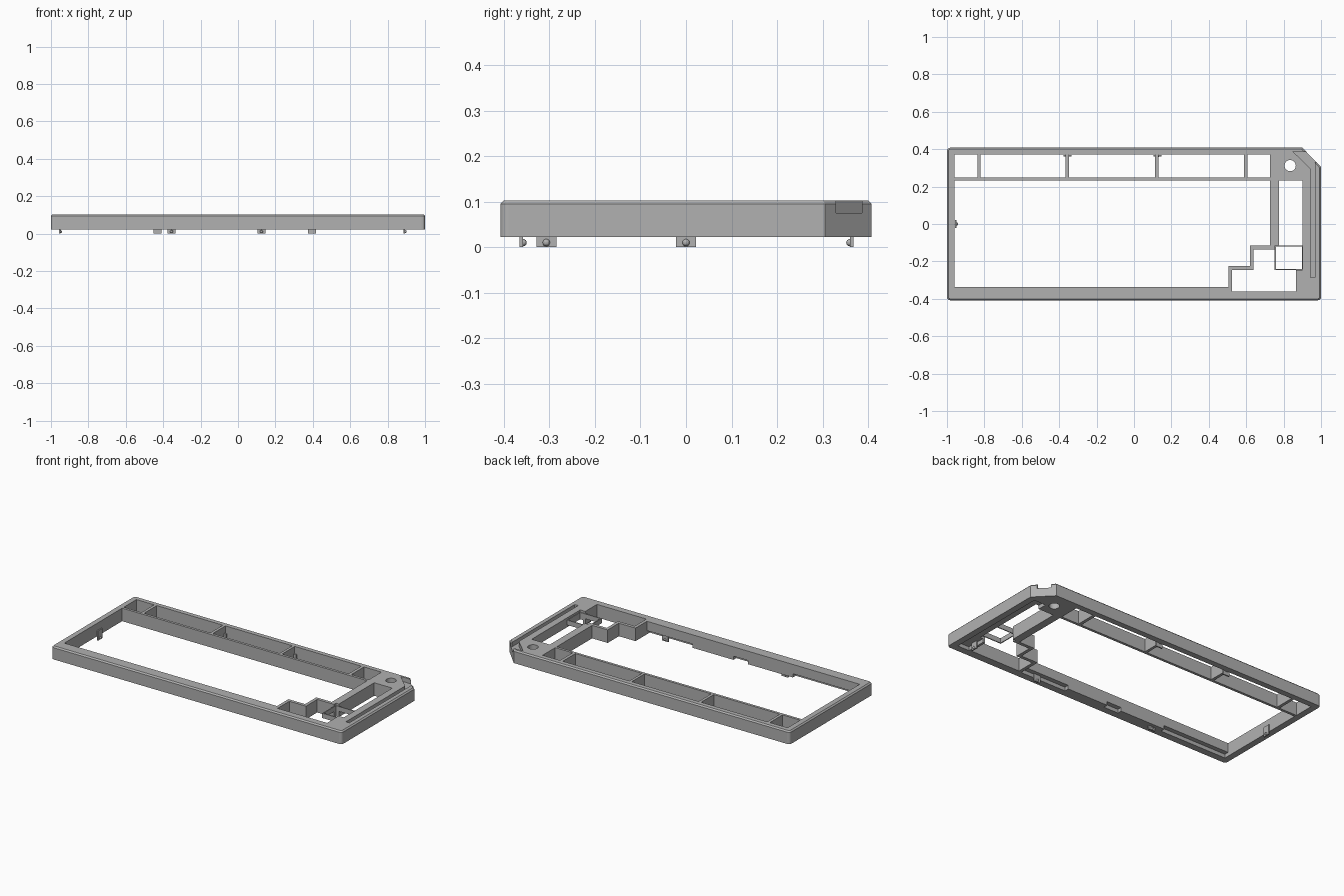
import bpy, bmesh, math

if "Cube" in bpy.data.objects:
    bpy.data.objects.remove(bpy.data.objects["Cube"], do_unlink=True)

BOTTOM, TOP = 0.022, 0.103

grey = bpy.data.materials.new("mid grey plastic")
grey.use_nodes = True
grey.diffuse_color = (0.44, 0.44, 0.44, 1)
grey.node_tree.nodes["Principled BSDF"].inputs["Base Color"].default_value = (0.44, 0.44, 0.44, 1)


def finish(bm, name):
    bmesh.ops.recalc_face_normals(bm, faces=bm.faces)
    mesh = bpy.data.meshes.new(name)
    bm.to_mesh(mesh)
    bm.free()
    mesh.materials.append(grey)
    obj = bpy.data.objects.new(name, mesh)
    bpy.context.collection.objects.link(obj)
    return obj


def prism_bm(points, z0, z1):
    bm = bmesh.new()
    base = bm.faces.new([bm.verts.new((x, y, z0)) for x, y in points])
    ext = bmesh.ops.extrude_face_region(bm, geom=[base])["geom"]
    bmesh.ops.translate(bm, vec=(0, 0, z1 - z0),
                        verts=[g for g in ext if isinstance(g, bmesh.types.BMVert)])
    bmesh.ops.recalc_face_normals(bm, faces=bm.faces)
    return bm


def prism(name, points, z0, z1):
    return finish(prism_bm(points, z0, z1), name)


def rect(x0, x1, y0, y1):
    return [(x0, y0), (x1, y0), (x1, y1), (x0, y1)]


def subtract(target, cutter):
    cutter.hide_render = True
    mod = target.modifiers.new("cut", "BOOLEAN")
    mod.operation, mod.solver, mod.object = "DIFFERENCE", "EXACT", cutter
    bpy.context.view_layer.update()
    graph = bpy.context.evaluated_depsgraph_get()
    result = bpy.data.meshes.new_from_object(target.evaluated_get(graph))
    target.modifiers.clear()
    target.data = result
    bpy.data.objects.remove(cutter, do_unlink=True)


# Outer body: clipped back corner, rounded corners, chamfered top edge
bm = prism_bm([(-1, -0.408), (1, -0.408), (1, 0.305), (0.9, 0.408), (-1, 0.408)], BOTTOM, TOP)
uprights = [e for e in bm.edges
            if abs(e.verts[0].co.z - e.verts[1].co.z) > 0.01
            and (e.verts[0].co.x < 0 or e.verts[0].co.y < 0)]
bmesh.ops.bevel(bm, geom=uprights, offset=0.018, segments=4, profile=0.5, affect="EDGES")
rim = [e for e in bm.edges if all(v.co.z > TOP - 0.001 for v in e.verts)]
bmesh.ops.bevel(bm, geom=rim, offset=0.008, segments=1, affect="EDGES")
frame = finish(bm, "case_frame")

# Main window with stepped corner
main = [(-0.96, -0.337), (0.505, -0.337), (0.505, -0.225), (0.62, -0.225),
        (0.62, -0.115), (0.727, -0.115), (0.727, 0.232), (-0.96, 0.232)]
# Side column joined with the lower cluster window
side = [(0.525, -0.36), (0.865, -0.36), (0.865, -0.245), (0.9, -0.245), (0.9, 0.232),
        (0.775, 0.232), (0.775, -0.115), (0.755, -0.115), (0.755, -0.135),
        (0.64, -0.135), (0.64, -0.245), (0.525, -0.245)]
openings = [main, side]

# Row of windows along the back, split by thin ribs
for x0, x1 in [(-0.96, -0.838), (-0.82, -0.365), (-0.347, 0.113), (0.13, 0.588), (0.607, 0.727)]:
    openings.append(rect(x0, x1, 0.248, 0.372))

# Round hole in the corner
openings.append([(0.835 + 0.03 * math.cos(i * math.tau / 32),
                  0.312 + 0.03 * math.sin(i * math.tau / 32)) for i in range(32)])
for points in openings:
    subtract(frame, prism("opening_cutter", points, -0.1, 0.2))

# Shallow channel that exits through the clipped corner
channel = [(0.85, 0.387), (0.943, 0.297), (0.943, -0.287), (0.967, -0.287),
           (0.967, 0.33), (1.02, 0.33), (0.96, 0.387)]
subtract(frame, prism("channel_cutter", channel, 0.075, 0.2))

# Underside rebates along the front lip and the wide side border
for points in [rect(-0.96, 0.19 - 0.69, -0.365, -0.33), rect(-0.19, -0.09, -0.365, -0.33),
               rect(0.19, 0.505, -0.365, -0.33), rect(0.88, 0.96, -0.365, 0.29)]:
    subtract(frame, prism("rebate_cutter", points, -0.1, 0.045))

# Thin-walled pocket in the side column
wall = 0.006
x0, x1, y0, y1 = 0.752, 0.903, -0.246, -0.114
for name, points in [("front", rect(x0, x1, y0, y0 + wall)), ("back", rect(x0, x1, y1 - wall, y1)),
                     ("right", rect(x0, x0 + wall, y0, y1)), ("left", rect(x1 - wall, x1, y0, y1))]:
    prism("pocket_wall_" + name, points, 0.06, 0.09)


# Snap clips hanging below the frame, each with a small round nub
def clip(name, x, y, along_x, inward):
    hx, hy = (0.022, 0.004) if along_x else (0.004, 0.022)
    prism(name, rect(x - hx, x + hx, y - hy, y + hy), 0, 0.06)
    nub = bmesh.new()
    bmesh.ops.create_uvsphere(nub, u_segments=12, v_segments=8, radius=0.008)
    offset = (0, 0.004 * inward, 0.01) if along_x else (0.004 * inward, 0, 0.01)
    bmesh.ops.translate(nub, verts=nub.verts, vec=(x + offset[0], y + offset[1], offset[2]))
    finish(nub, name + "_nub")


for i, x in enumerate((-0.43, 0.395)):
    clip("front_clip_%d" % (i + 1), x, -0.362, True, 1)
for i, x in enumerate((-0.355, 0.125)):
    clip("back_clip_%d" % (i + 1), x, 0.364, True, -1)
clip("right_clip", -0.953, 0, False, 1)
clip("left_clip", 0.89, -0.307, False, 1)
